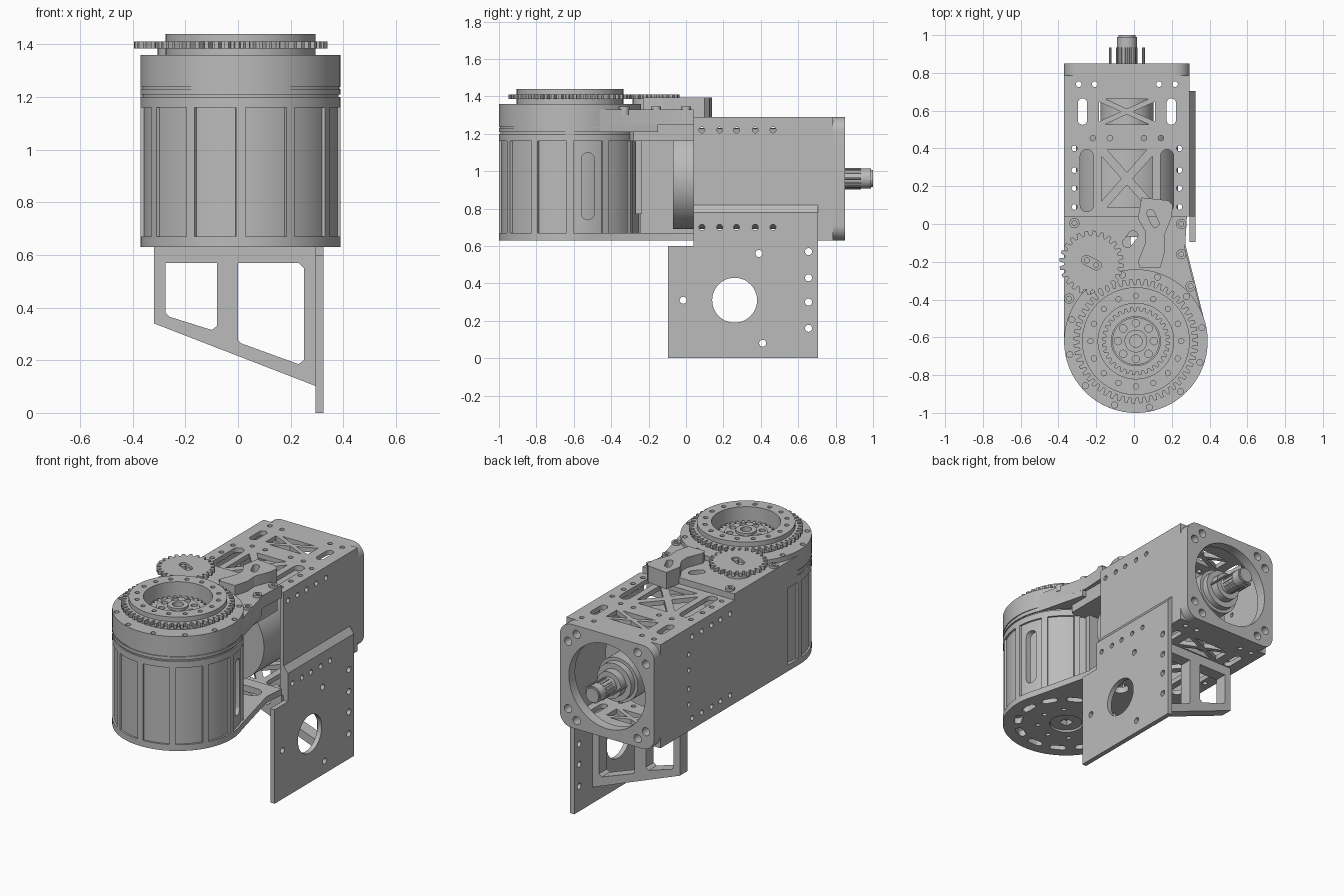
import bpy, bmesh
from math import sin, cos, pi, radians

if "Cube" in bpy.data.objects:
    bpy.data.objects.remove(bpy.data.objects["Cube"], do_unlink=True)

GREY = bpy.data.materials.new("machined_grey")
GREY.use_nodes = True
GREY.diffuse_color = (0.5, 0.5, 0.5, 1)
GREY.node_tree.nodes["Principled BSDF"].inputs["Base Color"].default_value = (0.5, 0.5, 0.5, 1)
parts = []


# ---- 2D loop helpers ----
def circ(x, y, r, n=32):
    return [(x + r * cos(2 * pi * i / n), y + r * sin(2 * pi * i / n)) for i in range(n)]


def rect(x0, x1, y0, y1):
    return [(x0, y0), (x1, y0), (x1, y1), (x0, y1)]


def stadium(x, y, length, width, angle=0.0, n=8):
    r, h, pts = width / 2, (length - width) / 2, []
    for end in (0, pi):
        ex, ey = x + h * cos(angle + end), y + h * sin(angle + end)
        for i in range(n + 1):
            a = angle + end - pi / 2 + pi * i / n
            pts.append((ex + r * cos(a), ey + r * sin(a)))
    return pts


def round_rect(x0, x1, y0, y1, r, n=8):
    pts = []
    for k, (x, y) in enumerate(rect(x0 + r, x1 - r, y0 + r, y1 - r)):
        for i in range(n + 1):
            a = pi + k * pi / 2 + pi / 2 * i / n
            pts.append((x + r * cos(a), y + r * sin(a)))
    return pts


def gear(x, y, r, teeth, depth):
    pts = []
    for i in range(teeth):
        for f, d in ((0, depth), (0.3, depth), (0.45, 0), (0.85, 0)):
            a = 2 * pi * (i + f) / teeth
            pts.append((x + (r - d) * cos(a), y + (r - d) * sin(a)))
    return pts


def ring_of(x, y, r, n, hole, start=0.0):
    return [circ(x + r * cos(start + 2 * pi * i / n), y + r * sin(start + 2 * pi * i / n), hole, 12)
            for i in range(n)]


def lattice(x0, x1, y0, y1):
    c, m, out = rect(x0, x1, y0, y1), ((x0 + x1) / 2, (y0 + y1) / 2), []
    for i in range(4):
        tri = [c[i], c[(i + 1) % 4], m]
        gx, gy = sum(p[0] for p in tri) / 3, sum(p[1] for p in tri) / 3
        out.append([(gx + (p[0] - gx) * 0.7, gy + (p[1] - gy) * 0.7) for p in tri])
    return out


# ---- extrude an outline with holes along an axis ----
def slab(name, lo, hi, outline, holes=(), axis="z"):
    cu = bpy.data.curves.new(name, "CURVE")
    cu.dimensions, cu.fill_mode, cu.extrude = "2D", "BOTH", (hi - lo) / 2
    for loop in [outline, *holes]:
        sp = cu.splines.new("POLY")
        sp.points.add(len(loop) - 1)
        for p, (u, v) in zip(sp.points, loop):
            p.co = (u, v, 0, 1)
        sp.use_cyclic_u = True
    tmp = bpy.data.objects.new(name + "_curve", cu)
    bpy.context.collection.objects.link(tmp)
    bpy.context.view_layer.update()
    me = bpy.data.meshes.new_from_object(tmp.evaluated_get(bpy.context.evaluated_depsgraph_get()))
    bpy.data.objects.remove(tmp, do_unlink=True)
    bpy.data.curves.remove(cu)
    mid = (lo + hi) / 2
    for vert in me.vertices:
        u, v, w = vert.co
        w += mid
        vert.co = {"z": (u, v, w), "x": (w, u, v), "y": (u, w, v)}[axis]
    bm = bmesh.new()
    bm.from_mesh(me)
    bmesh.ops.remove_doubles(bm, verts=bm.verts, dist=1e-5)
    bmesh.ops.recalc_face_normals(bm, faces=bm.faces)
    bm.to_mesh(me)
    bm.free()
    me.name = name
    me.materials.clear()
    me.materials.append(GREY)
    ob = bpy.data.objects.new(name, me)
    bpy.context.collection.objects.link(ob)
    parts.append(ob)
    return ob


DX, DY, R = 0.01, -0.62, 0.38      # drum centre and radius
MX, MZ = -0.0375, 0.96             # motor axis


def disc(name, lo, hi, r, holes=()):
    return slab(name, lo, hi, circ(DX, DY, r, 96), holes)


# ---- drum floor with tail reaching the housing ----
tail = [(DX + R * cos(radians(a)), DY + R * sin(radians(a))) for a in range(20, -181, -4)]
tail += [(-0.37, 0.04), (0.28, 0.04), (0.27, -0.1)]
floor_holes = [circ(DX, DY, 0.1)] + ring_of(DX, DY, 0.17, 8, 0.014)
for i in range(12):
    a = 2 * pi * i / 12
    floor_holes.append(stadium(DX + 0.29 * cos(a), DY + 0.29 * sin(a), 0.1, 0.045, a + pi / 2))
floor_holes += [stadium(-0.2, -0.09, 0.2, 0.1, pi / 2), stadium(0.1, -0.09, 0.24, 0.1)]
slab("drum_floor", 0.63, 0.67, tail, floor_holes)
disc("floor_hub", 0.64, 0.68, 0.095, [rect(DX - 0.03, DX + 0.03, DY - 0.03, DY + 0.03)])

# ---- drum wall with recessed panels and a side slot ----
wall = []
for i in range(12):
    for k in range(9):
        a = radians(30 * i + 24 * k / 8 + 3)
        wall.append((DX + (R - 0.012) * cos(a), DY + (R - 0.012) * sin(a)))
    for da in (27.3, 30, 32.7):
        a = radians(30 * i + da)
        wall.append((DX + R * cos(a), DY + R * sin(a)))
drum = slab("drum_wall", 0.67, 1.16, wall, [circ(DX, DY, 0.335, 72)])
cutter = slab("slot_cutter", 0.2, 0.5, stadium(-0.525, 0.92, 0.36, 0.07, pi / 2), axis="x")
mod = drum.modifiers.new("slot", "BOOLEAN")
mod.operation, mod.object, mod.solver = "DIFFERENCE", cutter, "EXACT"
bpy.context.view_layer.objects.active = drum
bpy.ops.object.modifier_apply(modifier="slot")
parts.remove(cutter)
bpy.data.objects.remove(cutter, do_unlink=True)
disc("drum_core", 0.675, 1.16, 0.3)

# ---- drum lid, ring gear and output hub ----
disc("drum_rim", 1.16, 1.2, R)
disc("rim_groove", 1.2, 1.21, R - 0.008)
disc("lid_band", 1.21, 1.23, R)
disc("lid_groove", 1.23, 1.237, R - 0.005)
disc("lid", 1.237, 1.36, R, [circ(DX, DY, 0.2, 64)] + ring_of(DX, DY, 0.357, 12, 0.016, 0.2))
disc("lid_floor", 1.237, 1.335, 0.21)
disc("ring_neck", 1.36, 1.385, 0.285, [circ(DX, DY, 0.2, 64)])
slab("ring_gear", 1.385, 1.41, gear(DX, DY, 0.33, 52, 0.03), [circ(DX, DY, 0.2, 64)])
disc("ring_top", 1.41, 1.44, 0.285, [circ(DX, DY, 0.2, 64)] + ring_of(DX, DY, 0.24, 16, 0.014))
slab("output_gear", 1.335, 1.36, gear(DX, DY, 0.18, 32, 0.02), [circ(DX, DY, 0.13)])
disc("output_hub", 1.335, 1.375, 0.125, ring_of(DX, DY, 0.095, 8, 0.02) + [circ(DX, DY, 0.05)])
disc("hub_tube", 1.335, 1.39, 0.06, [circ(DX, DY, 0.033)])

# ---- bridge between drum and housing, arm and idler gear ----
slab("bridge", 1.25, 1.33, [(-0.37, -0.6), (-0.37, 0.04), (0.28, 0.04), (0.27, -0.13), (0.365, -0.5)],
     [stadium(-0.02, -0.08, 0.1, 0.05, 0.9)])
slab("bridge_block", 1.21, 1.25, [(-0.37, -0.6), (-0.37, -0.15), (0.275, -0.15), (0.365, -0.5)])
slab("bridge_lower", 1.16, 1.25, [(-0.37, -0.6), (-0.37, 0.04), (0.25, 0.04), (0.25, -0.28)],
     [stadium(-0.02, -0.08, 0.1, 0.05, 0.9)])
slab("arm", 1.29, 1.395, [(0.04, 0.14), (0.18, 0.125), (0.205, 0.1), (0.2, 0.04), (0.16, -0.06), (0.165, -0.14),
                          (0.14, -0.23), (0.03, -0.23), (0.02, -0.2), (0.06, -0.1), (0.06, -0.04), (0.02, 0.03)],
     [stadium(0.1, 0.03, 0.1, 0.04, 2.0)])
GX, GY = -0.225, -0.205
slab("idler_gear", 1.385, 1.41, gear(GX, GY, 0.17, 24, 0.025), [stadium(GX, GY, 0.11, 0.05, -0.45)])
slab("idler_post", 1.33, 1.386, circ(GX, GY, 0.08))
for s in (-1, 1):
    slab("idler_pin", 1.38, 1.405, circ(GX + s * 0.025, GY - s * 0.012, 0.016, 12))
for x, y in ((-0.315, 0.005), (-0.343, -0.395), (0.25, 0.0), (0.25, -0.16), (0.3, -0.33)):
    slab("bridge_boss", 1.3, 1.345, circ(x, y, 0.027, 20), [circ(x, y, 0.013, 12)])
slab("drum_back_bar", 0.77, 1.16, rect(-0.1, 0.15, -0.27, -0.235))

# ---- housing: top and bottom plates, side walls, end plate ----
cuts = lattice(MX - 0.165, MX + 0.165, 0.52, 0.67) + lattice(MX - 0.15, MX + 0.15, 0.07, 0.41)
for s in (-1, 1):
    cuts.append(stadium(MX + s * 0.235, 0.595, 0.14, 0.05, pi / 2))
    cuts.append(stadium(MX + s * 0.2125, 0.23, 0.33, 0.07, pi / 2))
    cuts += [circ(MX + s * 0.278, y, 0.015, 12) for y in (0.4, 0.285, 0.19, 0.09)]
    cuts += [circ(MX + s * x, y, 0.015, 12) for x, y in ((0.255, 0.74), (0.17, 0.74), (0.18, 0.455), (0.09, 0.455))]
for name, z in (("top_plate", 1.26), ("bottom_plate", 0.63)):
    slab(name, z, z + 0.03, rect(-0.346, 0.271, 0.035, 0.786), cuts)

row = [0.085, 0.18, 0.27, 0.37, 0.465]
wall_holes = [circ(y, z, 0.016, 12) for y in row for z in (0.7, 1.22)]
slab("right_wall", 0.27, 0.295, rect(0.04, 0.786, 0.63, 1.29), wall_holes, "x")
column = [circ(0.5, z, 0.014, 12) for z in (0.8, 0.9, 1.02, 1.12)]
slab("left_wall", -0.37, -0.345, [(-0.5, 0.63), (0.786, 0.63), (0.786, 1.29), (0.04, 1.29), (0.04, 1.21), (-0.5, 1.21)],
     wall_holes + column, "x")
bolts = [circ(MX + sx * a, MZ + sz * b, 0.026, 16)
         for sx in (-1, 1) for sz in (-1, 1) for a, b in ((0.275, 0.215), (0.215, 0.275))]
slab("end_plate", 0.786, 0.85, round_rect(-0.37, 0.295, 0.63, 1.29, 0.08),
     [circ(MX, MZ, 0.27, 64)] + bolts, "y")

# ---- motor, stepped hub and output shaft ----
for name, lo, hi, r in (("motor", -0.07, 0.48, 0.27), ("motor_hub", 0.48, 0.74, 0.14),
                        ("hub_step", 0.74, 0.78, 0.12), ("collar", 0.78, 0.83, 0.085), ("shaft", 0.8, 0.99, 0.053),
                        ("shaft_tip", 0.99, 1.0, 0.045)):
    slab(name, lo, hi, circ(MX, MZ, r, 64), (), "y")
slab("shaft_spline", 0.85, 0.935, gear(MX, MZ, 0.057, 16, 0.008), (), "y")
for s in (-1, 1):
    slab("shaft_pin", 0.74, 0.935, circ(MX + s * 0.088, MZ, 0.007, 10), (), "y")

# ---- mounting plate and its triangular strut ----
spots = [(-0.015, 0.31), (0.39, 0.56), (0.41, 0.08), (0.655, 0.57), (0.655, 0.43), (0.655, 0.3), (0.655, 0.16)]
mount = [circ(0.26, 0.31, 0.12, 48)] + [circ(y, z, 0.019, 16) for y, z in spots]
mount += [circ(y, 0.7, 0.016, 12) for y in row]
slab("mount_plate", 0.295, 0.325,
     [(-0.095, 0), (0.705, 0), (0.705, 0.78), (0.04, 0.78), (0.04, 0.6), (-0.095, 0.6)], mount, "x")
slab("mount_chamfer", 0.04, 0.705, [(0.295, 0.78), (0.325, 0.78), (0.295, 0.82)], (), "y")
slab("mount_strut", 0.44, 0.52, [(-0.32, 0.34), (0.3, 0.1), (0.3, 0.63), (-0.32, 0.63)],
     [[(-0.275, 0.38), (-0.26, 0.365), (-0.1, 0.315), (-0.08, 0.33), (-0.08, 0.57), (-0.275, 0.57)],
      [(0, 0.275), (0.01, 0.265), (0.23, 0.185), (0.25, 0.2), (0.25, 0.55), (0.23, 0.57), (0, 0.57)]], "y")

# ---- smooth round walls, keep edges crisp ----
bpy.ops.object.select_all(action="DESELECT")
for ob in parts:
    ob.select_set(True)
bpy.context.view_layer.objects.active = parts[0]
bpy.ops.object.shade_smooth_by_angle(angle=radians(25))
